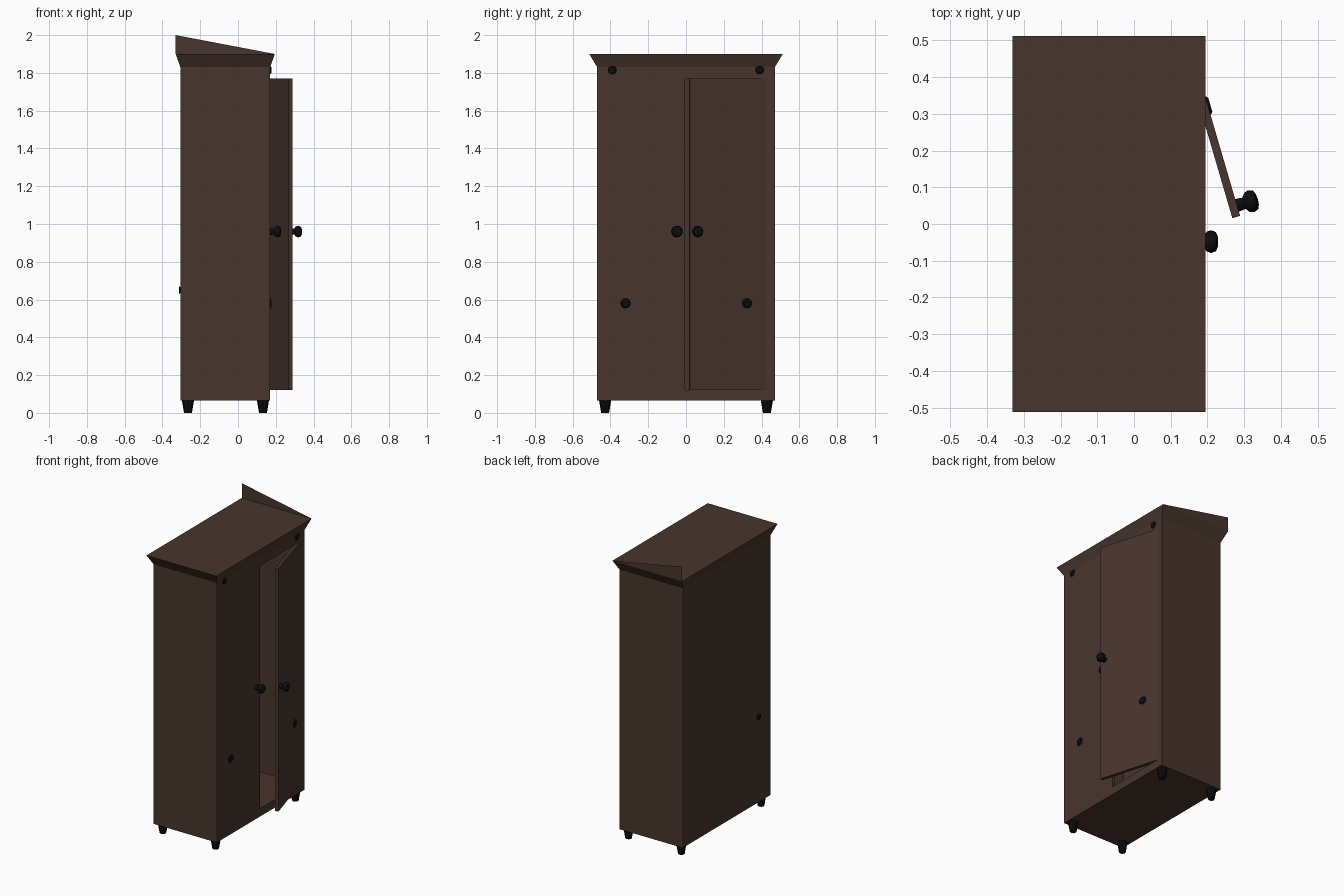
import bpy, bmesh, math
from mathutils import Matrix, Vector

cube = bpy.data.objects.get("Cube")
if cube:
    bpy.data.objects.remove(cube, do_unlink=True)


def material(name, rgb):
    m = bpy.data.materials.new(name)
    m.use_nodes = True
    m.diffuse_color = (*rgb, 1)
    m.node_tree.nodes["Principled BSDF"].inputs["Base Color"].default_value = (*rgb, 1)
    return m


WOOD = material("dark_brown_wood", (0.065, 0.036, 0.026))
BLACK = material("black_metal", (0.004, 0.004, 0.004))


def finish(name, bm, mat, matrix=Matrix(), smooth=False):
    bmesh.ops.recalc_face_normals(bm, faces=bm.faces)
    mesh = bpy.data.meshes.new(name)
    bm.to_mesh(mesh)
    bm.free()
    mesh.transform(matrix)
    mesh.materials.append(mat)
    ob = bpy.data.objects.new(name, mesh)
    bpy.context.collection.objects.link(ob)
    if smooth:
        bpy.ops.object.select_all(action="DESELECT")
        bpy.context.view_layer.objects.active = ob
        ob.select_set(True)
        bpy.ops.object.shade_smooth_by_angle(angle=math.radians(40))
    return ob


def box(name, x, y, z, matrix=Matrix(), flare=None):
    """Box from ranges; flare gives the x and y ranges of the top face."""
    bm = bmesh.new()
    bmesh.ops.create_cube(bm, size=1)
    for v in bm.verts:
        top = v.co.z > 0
        xr, yr = flare if flare and top else (x, y)
        v.co = (xr[v.co.x > 0], yr[v.co.y > 0], z[top])
    return finish(name, bm, WOOD, matrix)


def cone(name, low, high, height, sides, matrix):
    bm = bmesh.new()
    bmesh.ops.create_cone(bm, cap_ends=True, segments=sides, radius1=low,
                          radius2=high, depth=height)
    return finish(name, bm, BLACK, matrix)


FACE_X = Matrix.Rotation(math.pi / 2, 4, "Y")


def knob(name, matrix):
    """Lathed knob pointing along local +x."""
    profile = [(0, 0), (.018, 0), (.016, .02), (.027, .028),
               (.031, .04), (.026, .053), (.014, .058), (0, .059)]
    bm = bmesh.new()
    vs = [bm.verts.new((r, 0, h)) for r, h in profile]
    edges = [bm.edges.new(pair) for pair in zip(vs, vs[1:])]
    bmesh.ops.spin(bm, geom=vs + edges, axis=(0, 0, 1), cent=(0, 0, 0),
                   angle=math.tau, steps=16)
    bmesh.ops.remove_doubles(bm, verts=bm.verts, dist=0.0005)
    return finish(name, bm, BLACK, matrix @ FACE_X, smooth=True)


def stud(name, radius, matrix):
    return cone(name, radius, radius * .7, .008, 10, matrix @ FACE_X)


# Carcass panels, hollow inside and open towards +x
BACK, FRONT, HALF, WALL = -.305, .17, .47, .43
FLOOR, CEILING = .12, 1.77
for side, ys in (("right", (-HALF, -WALL)), ("left", (WALL, HALF))):
    box(side + "_side_panel", (BACK, FRONT), ys, (.065, 1.83))
inner = (-WALL, WALL)
box("bottom_panel", (BACK, FRONT), inner, (.065, FLOOR))
box("top_panel", (BACK, FRONT), inner, (CEILING, 1.83))
box("back_panel", (BACK, BACK + .03), inner, (FLOOR, CEILING))

# Flared crown with a thin upright triangle at one end
box("crown", (BACK, FRONT), (-HALF, HALF), (1.83, 1.9),
    flare=((-.33, .195), (-.512, .512)))
bm = bmesh.new()
bm.faces.new([bm.verts.new(p) for p in
              ((-.33, .512, 1.9), (.195, .512, 1.9), (-.33, .512, 2))])
finish("crown_end_triangle", bm, WOOD)

# Doors: one shut, one ajar about its hinge
box("closed_door", (FRONT - .022, FRONT), (-WALL, -.005), (FLOOR, CEILING))
hinge = Matrix.Translation((FRONT, .428, 0)) @ Matrix.Rotation(math.radians(16.3), 4, "Z")
box("open_door", (-.022, 0), (-.423, 0), (FLOOR, CEILING), hinge)
knob("closed_door_knob", Matrix.Translation((FRONT, -.048, .96)))
knob("open_door_knob", hinge @ Matrix.Translation((0, -.393, .96)))

# Tapered feet
for x in (-.265, .132):
    for y in (-.428, .428):
        cone("foot", .021, .032, .066, 8, Matrix.Translation((x, y, .033)))

# Small dark studs on the front and back
for y in (-.39, .39):
    stud("upper_stud", .024, Matrix.Translation((FRONT + .003, y, 1.815)))
stud("lower_stud", .028, Matrix.Translation((FRONT + .003, -.32, .58)))
stud("door_stud", .028, hinge @ Matrix.Translation((.003, -.11, .58)))
stud("back_stud", .022, Matrix.Translation((BACK - .003, -.34, .65)))
